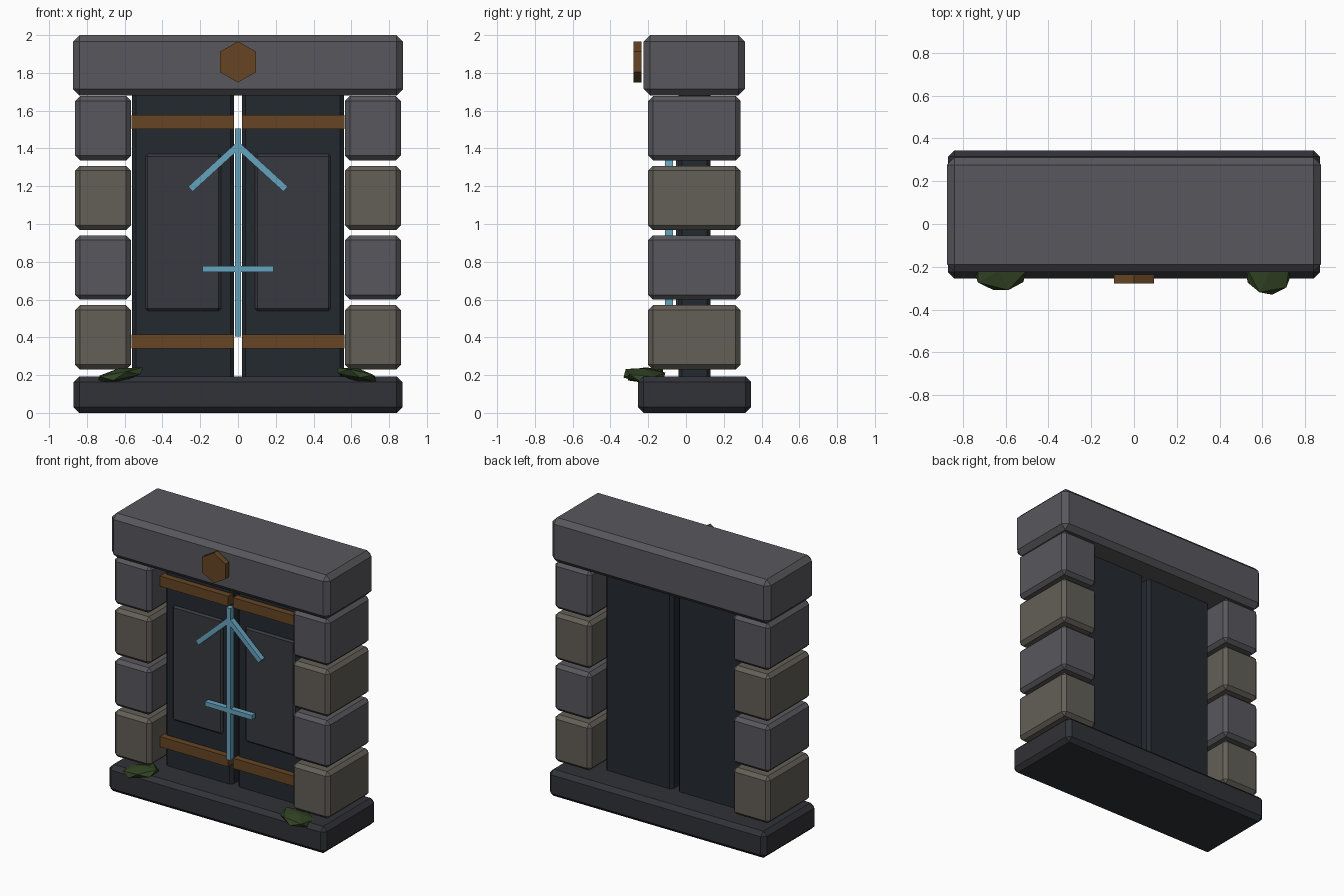
import bpy, math
from mathutils import Vector

if "Cube" in bpy.data.objects:
    bpy.data.objects.remove(bpy.data.objects["Cube"])


def material(name, r, g, b):
    m = bpy.data.materials.new(name)
    lin = [((c / 255 + 0.055) / 1.055) ** 2.4 for c in (r, g, b)]
    m.diffuse_color = (*lin, 1)
    m.use_nodes = True
    m.node_tree.nodes["Principled BSDF"].inputs["Base Color"].default_value = m.diffuse_color
    return m


GREY = material("grey_stone", 88, 87, 92)
WARM = material("warm_stone", 99, 95, 87)
DARK = material("dark_stone", 49, 50, 55)
DOOR = material("door_slab", 36, 41, 47)
PANEL = material("door_panel", 57, 58, 64)
BRONZE = material("bronze", 102, 69, 36)
GLOW = material("blue_inlay", 102, 163, 190)
MOSS = material("moss", 50, 67, 36)


def box(name, x, y, z, mat, bevel=0.0, tilt=0.0):
    """Chamfered box from (min, max) ranges, optionally tilted about y."""
    ranges = (x, y, z)
    centre = [(a + b) / 2 for a, b in ranges]
    bpy.ops.mesh.primitive_cube_add(size=1, location=centre)
    ob = bpy.context.object
    ob.name = name
    ob.scale = [b - a for a, b in ranges]
    bpy.ops.object.transform_apply(location=False, rotation=False, scale=True)
    ob.rotation_euler.y = tilt
    ob.data.materials.append(mat)
    if bevel:
        mod = ob.modifiers.new("chamfer", 'BEVEL')
        mod.width = bevel
        mod.segments = 1
    return ob


def span(side, a, b):
    return tuple(sorted((side * a, side * b)))


# Threshold and lintel
box("threshold", (-0.87, 0.87), (-0.255, 0.345), (0, 0.193), DARK, 0.03)
box("lintel", (-0.874, 0.874), (-0.225, 0.312), (1.68, 2.0), GREY, 0.035)

for side, label in ((-1, "left"), (1, "right")):
    # Stacked pillar stones
    for i in range(4):
        z = 0.23 + i * 0.369
        box(f"{label}_pillar_stone_{i + 1}", span(side, 0.567, 0.862), (-0.2, 0.288),
            (z, z + 0.34), GREY if i % 2 else WARM, 0.025)

    # Door leaf with raised panel and two straps
    box(f"{label}_door_leaf", span(side, 0.02, 0.56), (-0.04, 0.13), (0.17, 1.70), DOOR, 0.02)
    box(f"{label}_door_panel", span(side, 0.09, 0.49), (-0.053, -0.02), (0.54, 1.37), PANEL, 0.012)
    for z, level in ((0.34, "lower"), (1.502, "upper")):
        box(f"{label}_{level}_strap", span(side, 0.02, 0.565), (-0.085, -0.03), (z, z + 0.074), BRONZE)

    # Sloping arm of the inlay
    inner, outer = Vector((0, 1.415)), Vector((side * 0.252, 1.185))
    mid, length = (inner + outer) / 2, (outer - inner).length
    box(f"{label}_inlay_arm", (mid.x - length / 2, mid.x + length / 2), (-0.11, -0.07),
        (mid.y - 0.0175, mid.y + 0.0175), GLOW, tilt=side * math.atan2(0.23, 0.252))

# Inlay stem and crossbar
box("inlay_stem", (-0.017, 0.017), (-0.11, -0.07), (0.405, 1.505), GLOW)
box("inlay_crossbar", (-0.188, 0.188), (-0.11, -0.07), (0.745, 0.778), GLOW)

# Hexagonal boss on the lintel
bpy.ops.mesh.primitive_cylinder_add(vertices=6, radius=0.109, depth=0.042,
                                    location=(0, -0.257, 1.858), rotation=(math.pi / 2, 0, 0))
boss = bpy.context.object
boss.name = "lintel_boss"
boss.data.materials.append(BRONZE)

# Moss clumps on the threshold
for name, loc, size, rot in (
        ("left_moss", (-0.625, -0.215, 0.2), (0.145, 0.11, 0.036), (0.05, -0.2, 0.0)),
        ("right_moss", (0.63, -0.22, 0.2), (0.125, 0.125, 0.036), (0.05, 0.22, 0.5))):
    bpy.ops.mesh.primitive_ico_sphere_add(subdivisions=1, radius=1, location=loc, rotation=rot)
    moss = bpy.context.object
    moss.name = name
    moss.scale = size
    moss.data.materials.append(MOSS)
